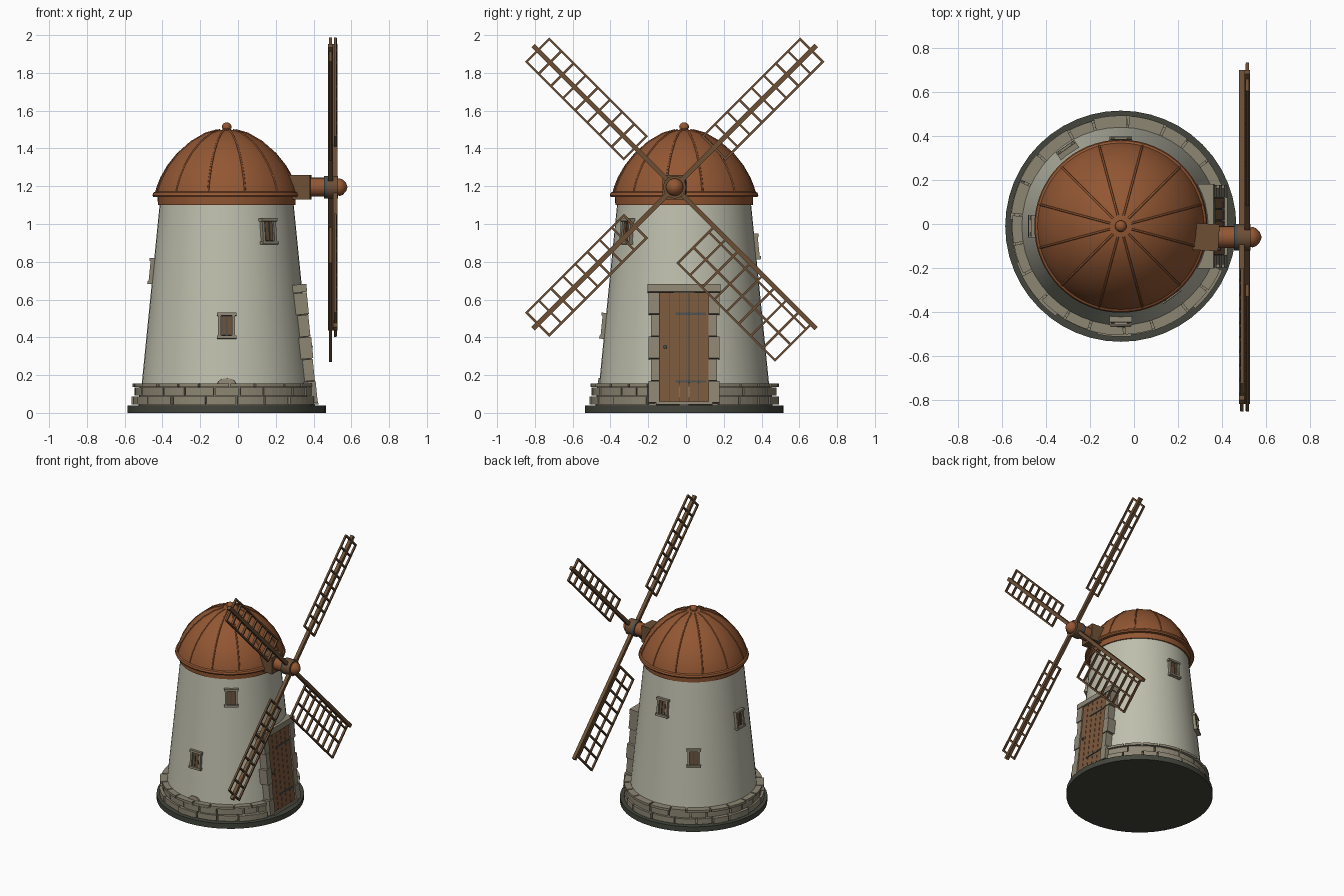
import bpy, bmesh, math, random
from mathutils import Matrix, Vector

random.seed(4)
old = bpy.data.objects.get("Cube")
if old:
    bpy.data.objects.remove(old)

CENTRE = Matrix.Translation((-0.06, -0.01, 0))
LEAN = 0.1


def material(name, *rgb):
    m = bpy.data.materials.new(name)
    m.use_nodes = True
    m.diffuse_color = (*rgb, 1)
    m.node_tree.nodes["Principled BSDF"].inputs["Base Color"].default_value = (*rgb, 1)
    return m


PLASTER = material("plaster", 0.52, 0.52, 0.42)
STONE = material("stone", 0.27, 0.24, 0.175)
DARK = material("dark_ground", 0.055, 0.06, 0.045)
ROOF = material("roof_copper", 0.29, 0.095, 0.033)
WOOD = material("timber", 0.15, 0.078, 0.036)
DOOR = material("door_wood", 0.2, 0.1, 0.045)
IRON = material("iron", 0.07, 0.08, 0.08)


def finish(name, bm, mat, smooth=False):
    bmesh.ops.recalc_face_normals(bm, faces=bm.faces)
    me = bpy.data.meshes.new(name)
    bm.to_mesh(me)
    bm.free()
    me.materials.append(mat)
    ob = bpy.data.objects.new(name, me)
    bpy.context.collection.objects.link(ob)
    if smooth:
        bpy.ops.object.select_all(action='DESELECT')
        ob.select_set(True)
        bpy.context.view_layer.objects.active = ob
        bpy.ops.object.shade_smooth_by_angle(angle=math.radians(35))
    return ob


def boxes(name, mat, frame, parts):
    """Each part is (centre, size) inside the given frame."""
    bm = bmesh.new()
    for loc, size in parts:
        m = frame @ Matrix.Translation(loc) @ Matrix.Diagonal((*size, 1))
        bmesh.ops.create_cube(bm, size=1, matrix=m)
    return finish(name, bm, mat)


def lathe(name, mat, frame, profile, steps=48):
    """Spin (radius, height) points around the frame's z axis."""
    bm = bmesh.new()
    vs = [bm.verts.new((r, 0, z)) for r, z in profile]
    es = [bm.edges.new(p) for p in zip(vs, vs[1:])]
    bmesh.ops.spin(bm, geom=vs + es, cent=(0, 0, 0), axis=(0, 0, 1),
                   angle=math.tau, steps=steps, use_duplicate=False)
    bmesh.ops.remove_doubles(bm, verts=bm.verts, dist=1e-5)
    bm.transform(frame)
    return finish(name, bm, mat, True)


def wall_radius(z):
    return 0.465 - LEAN * z


def wall_frame(angle, z):
    """x points out of the wall, y along it, z up its slope."""
    return (CENTRE @ Matrix.Rotation(angle, 4, 'Z')
            @ Matrix.Translation((wall_radius(z), 0, z))
            @ Matrix.Rotation(-math.atan(LEAN), 4, 'Y'))


# Base and tower
lathe("ground_disc", DARK, CENTRE, [(0, 0), (0.525, 0), (0.525, 0.04), (0, 0.04)])
lathe("tower", PLASTER, CENTRE,
      [(0, 0.03), (wall_radius(0.03), 0.03), (wall_radius(1.12), 1.12), (0, 1.12)])
lathe("stone_core", STONE, CENTRE,
      [(0.44, 0.04), (0.468, 0.04), (0.462, 0.14), (0.44, 0.14)])


# Stone courses, interrupted by the doorway
def course(name, r0, r1, z0, z1, shortest, longest):
    bm = bmesh.new()
    a, end = 0.39, math.tau - 0.39
    while a < end - 0.03:
        b = min(a + random.uniform(shortest, longest), end)
        if end - b < shortest / 2:
            b = end
        out = r1 + random.uniform(-0.006, 0.006)
        n = max(2, math.ceil((b - a) / 0.1))
        rows = []
        for i in range(n + 1):
            t = a + (b - a - 0.02) * i / n
            rows.append([bm.verts.new((r * math.cos(t), r * math.sin(t), z))
                         for r, z in ((r0, z0), (out, z0), (out, z1), (r0, z1))])
        for p, q in zip(rows, rows[1:]):
            for k in range(4):
                bm.faces.new((p[k], p[k - 1], q[k - 1], q[k]))
        bm.faces.new(rows[0])
        bm.faces.new(rows[-1])
        a = b
    bm.transform(CENTRE)
    finish(name, bm, STONE)


course("lower_course", 0.44, 0.5, 0.045, 0.088, 0.2, 0.42)
course("upper_course", 0.44, 0.487, 0.091, 0.134, 0.2, 0.42)
course("cap_course", 0.425, 0.497, 0.138, 0.156, 0.24, 0.36)

# Low stone patch on the front wall
patch = Matrix.Rotation(math.pi / 2, 4, 'Y')
lathe("wall_patch", STONE, wall_frame(-math.pi / 2, 0.155) @ patch @ Matrix.Diagonal((0.6, 1, 1, 1)),
      [(0, -0.01), (0.05, -0.01), (0.047, 0.006), (0, 0.008)], 20)

# Roof with flange and finial
DOME = [(0.378, 1.172), (0.37, 1.2), (0.352, 1.245), (0.315, 1.31), (0.263, 1.375),
        (0.195, 1.435), (0.115, 1.48), (0.05, 1.498), (0, 1.5)]
lathe("roof", ROOF, CENTRE, [(0, 1.1), (0.364, 1.1), (0.366, 1.142), (0.388, 1.142),
                             (0.393, 1.152), (0.388, 1.166)] + DOME, 64)
lathe("finial", ROOF, CENTRE, [(0, 1.49), (0.03, 1.492), (0.018, 1.506)] + [
    (0.026 * math.cos(t), 1.514 + 0.024 * math.sin(t))
    for t in (-0.4, 0, 0.4, 0.8, 1.2)] + [(0, 1.538)], 20)

# Raised seams on the roof
curve = bpy.data.curves.new("roof_seams", 'CURVE')
curve.dimensions = '3D'
curve.bevel_depth = 0.005
curve.bevel_resolution = 1
for k in range(12):
    t = math.radians(15 + 30 * k)
    pts = DOME[:-1]
    sp = curve.splines.new('POLY')
    sp.points.add(len(pts) - 1)
    for p, (r, z) in zip(sp.points, pts):
        p.co = (r * math.cos(t), r * math.sin(t), z, 1)
curve.materials.append(ROOF)
seams = bpy.data.objects.new("roof_seams", curve)
seams.matrix_world = CENTRE
bpy.context.collection.objects.link(seams)


# Windows
def window(name, degrees, z):
    f = wall_frame(math.radians(degrees), z)
    boxes(name + "_frame", STONE, f,
          [((0, s * 0.037, 0), (0.036, 0.016, 0.11)) for s in (-1, 1)]
          + [((0.002, 0, s * 0.061), (0.044, 0.102, 0.016)) for s in (-1, 1)])
    boxes(name + "_pane", IRON, f, [((0, 0, 0), (0.012, 0.06, 0.108))])
    boxes(name + "_shutters", WOOD, f,
          [((0.002, s * 0.014, 0), (0.018, 0.016, 0.1)) for s in (-1, 1)])


window("front_low_window", -90, 0.46)
window("front_high_window", -54, 0.96)
window("right_window", 180, 0.75)
window("back_high_window", 90, 0.88)
window("back_low_window", 125, 0.53)

# Doorway: planks, iron bands, jamb stones and lintel
f = wall_frame(0, 0.05)
boxes("door_back", DARK, f, [((-0.01, 0, 0.295), (0.034, 0.27, 0.59))])
boxes("door_planks", DOOR, f,
      [((-0.005, -0.104 + 0.052 * i, 0.297), (0.036, 0.049, 0.585)) for i in range(5)])
boxes("door_bands", IRON, f,
      [((0.014, 0.035, z), (0.008, 0.16, 0.012)) for z in (0.115, 0.475)])
lathe("door_handle", IRON, f @ Matrix.Translation((0.01, -0.1, 0.3)) @ patch,
      [(0, 0), (0.01, 0), (0.01, 0.012), (0, 0.016)], 12)
jambs = []
for side in (-1, 1):
    for i in range(5):
        w = 0.058 if i % 2 == 0 else 0.044
        jambs.append(((-0.02, side * (0.13 + w / 2), 0.06 + 0.118 * i),
                      (0.085 if i % 2 == 0 else 0.078, w, 0.114)))
boxes("door_jambs", STONE, f, jambs)
boxes("door_lintel", STONE, f, [((-0.02, 0, 0.613), (0.09, 0.385, 0.042))])
boxes("door_step", STONE, f, [((-0.01, 0, 0), (0.07, 0.3, 0.015))])

# Windshaft and hub, pointing along +x
AXLE = Matrix.Translation((0, -0.06, 1.195))
boxes("shaft_housing", WOOD, AXLE @ Matrix.Rotation(-0.06, 4, 'Z'),
      [((0.325, 0.02, 0), (0.12, 0.122, 0.13))])
along = AXLE @ patch
lathe("windshaft", ROOF, along, [(0, 0.3), (0.05, 0.3), (0.05, 0.465), (0, 0.465)], 24)
lathe("shaft_ring", IRON, along, [(0, 0.455), (0.06, 0.455), (0.06, 0.472), (0, 0.472)], 24)
lathe("hub", WOOD, along, [(0, 0.47), (0.06, 0.47), (0.06, 0.53), (0, 0.53)], 24)
lathe("hub_nose", ROOF, along, [(0.044, 0.525), (0.046, 0.54), (0.04, 0.555),
                                (0.022, 0.572), (0, 0.58)], 24)


# Sails: z runs out along the spar, y across it
def sail(name, degrees, x, low, high, rails):
    f = AXLE @ Matrix.Translation((x, 0, 0)) @ Matrix.Rotation(math.radians(degrees), 4, 'X')
    boxes(name + "_spar", WOOD, f, [((0, 0, 0.53), (0.026, 0.026, 1.06))])
    mid, wide = (low + high) / 2, high - low
    parts = [((0, y, 0.66), (0.014, 0.012, 0.74)) for y in rails]
    parts += [((0, mid, 0.296 + 0.091 * i), (0.016, wide, 0.012)) for i in range(9)]
    boxes(name + "_lattice", WOOD, f, parts)


EDGE = 0.085
sail("upper_left_sail", -45, 0.515, -EDGE, EDGE, (-EDGE, EDGE))
sail("lower_right_sail", 135, 0.515, -EDGE, EDGE, (-EDGE, EDGE))
sail("upper_right_sail", 45, 0.49, -EDGE, EDGE, (-EDGE, EDGE))
sail("lower_left_sail", -135, 0.49, 0, 0.272, (0.04, 0.155, 0.272))
